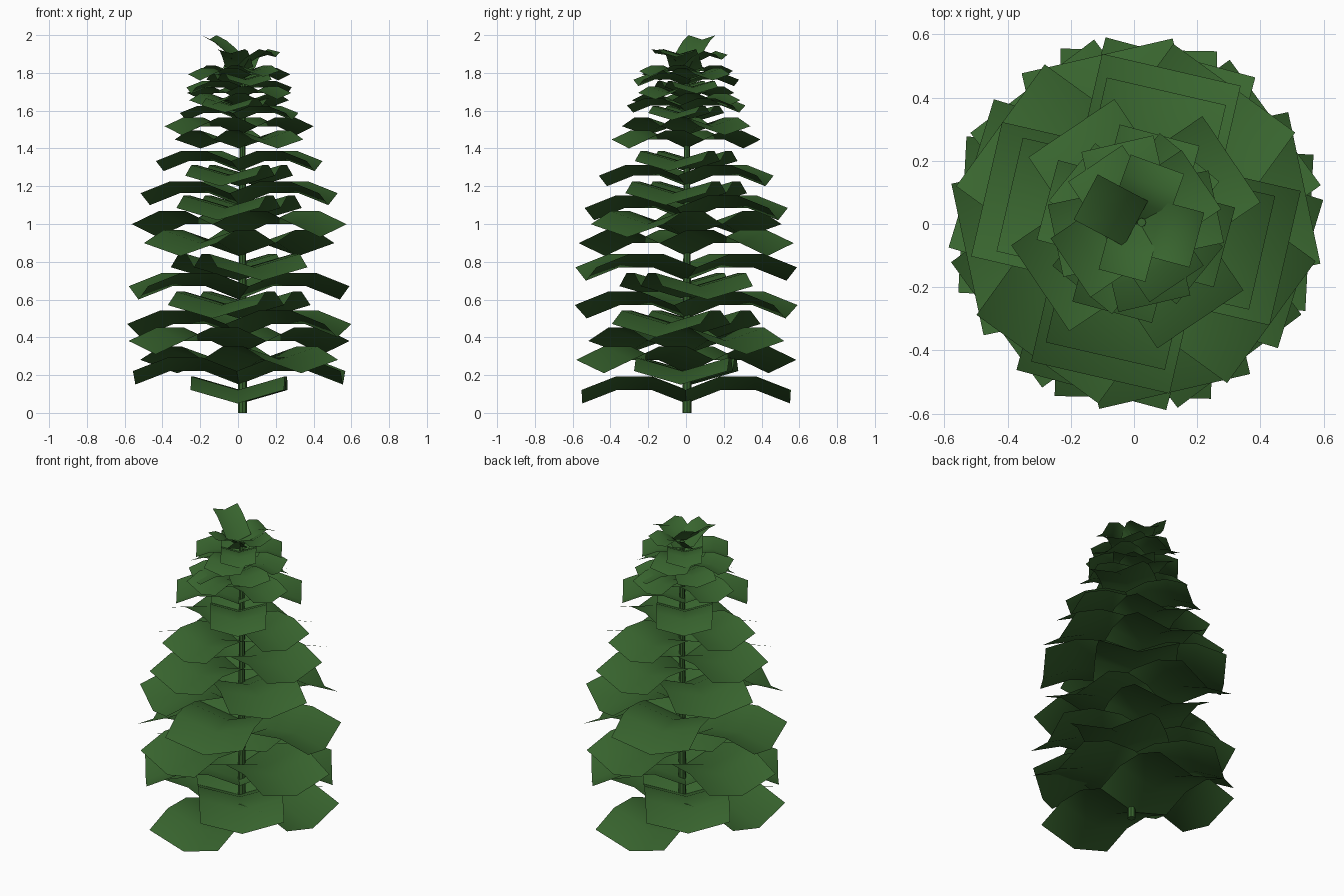
import bpy, bmesh, math

if "Cube" in bpy.data.objects:
    bpy.data.objects.remove(bpy.data.objects["Cube"])

green = bpy.data.materials.new("leaf_green")
green.diffuse_color = (0.040, 0.130, 0.028, 1)
green.use_nodes = True
green.node_tree.nodes["Principled BSDF"].inputs["Base Color"].default_value = green.diffuse_color

CX, CY = 0.006, 0.001          # plant axis


def finish(name, bm):
    me = bpy.data.meshes.new(name)
    bm.to_mesh(me)
    bm.free()
    for p in me.polygons:
        p.use_smooth = True
    me.materials.append(green)
    ob = bpy.data.objects.new(name, me)
    bpy.context.collection.objects.link(ob)
    return ob


def add_leaf(bm, azimuth, z, length, heights):
    """Rectangular blade folded along the midrib; heights = midrib z at 4 stations."""
    half, fold = 0.45 * length, 0.13 * length
    a = math.radians(azimuth)
    c, s = math.cos(a), math.sin(a)
    rows = []
    for i, h in enumerate(heights):
        r = length * i / (len(heights) - 1)
        rows.append([bm.verts.new((CX + r * c - w * half * s,
                                   CY + r * s + w * half * c,
                                   z + h * length + abs(w) * fold))
                     for w in (-1, 0, 1)])
    for r0, r1 in zip(rows, rows[1:]):
        for j in range(2):
            bm.faces.new((r0[j], r1[j], r1[j + 1], r0[j + 1]))


# stem
bm = bmesh.new()
bmesh.ops.create_cone(bm, cap_ends=True, segments=8, radius1=0.024, radius2=0.014, depth=1.84)
bmesh.ops.translate(bm, verts=bm.verts, vec=(CX + 0.018, CY + 0.004, 0.92))
stem = finish("stem", bm)
bpy.context.view_layer.objects.active = stem
stem.select_set(True)
bpy.ops.object.shade_smooth_by_angle()

# opposite leaf pairs: azimuth, height, length
pairs = [
    (89, 0.05, 0.55), (-3, 0.15, 0.55),
    (127, 0.21, 0.545), (36, 0.31, 0.545),
    (-17, 0.40, 0.545), (75, 0.50, 0.545), (12, 0.60, 0.545), (103, 0.70, 0.545),
    (54, 0.83, 0.53), (144, 0.93, 0.53),
    (77, 1.02, 0.50), (167, 1.10, 0.485), (77, 1.20, 0.43), (167, 1.28, 0.41),
    (124, 1.40, 0.365), (34, 1.47, 0.365),
    (-15, 1.55, 0.29), (75, 1.59, 0.29), (51, 1.62, 0.27),
    (141, 1.66, 0.26), (12, 1.69, 0.26), (103, 1.73, 0.26),
    (34, 1.76, 0.25), (124, 1.78, 0.23),
]
for n, (az, z, length) in enumerate(pairs):
    bm = bmesh.new()
    for turn in (0, 180):
        add_leaf(bm, az + turn, z, length, (0.0, 0.13, 0.13, 0.0))
    finish(f"leaf_pair_{n + 1}", bm)

# young upright leaves at the crown
crown = [
    (345, 1.80, 0.20, (0, 0.30, 0.50, 0.42)),
    (70, 1.80, 0.20, (0, 0.30, 0.45, 0.35)),
    (255, 1.81, 0.17, (0, 0.30, 0.50, 0.55)),
    (152, 1.85, 0.18, (0, 0.30, 0.55, 0.70)),
]
for n, (az, z, length, h) in enumerate(crown):
    bm = bmesh.new()
    add_leaf(bm, az, z, length, h)
    finish(f"crown_leaf_{n + 1}", bm)
